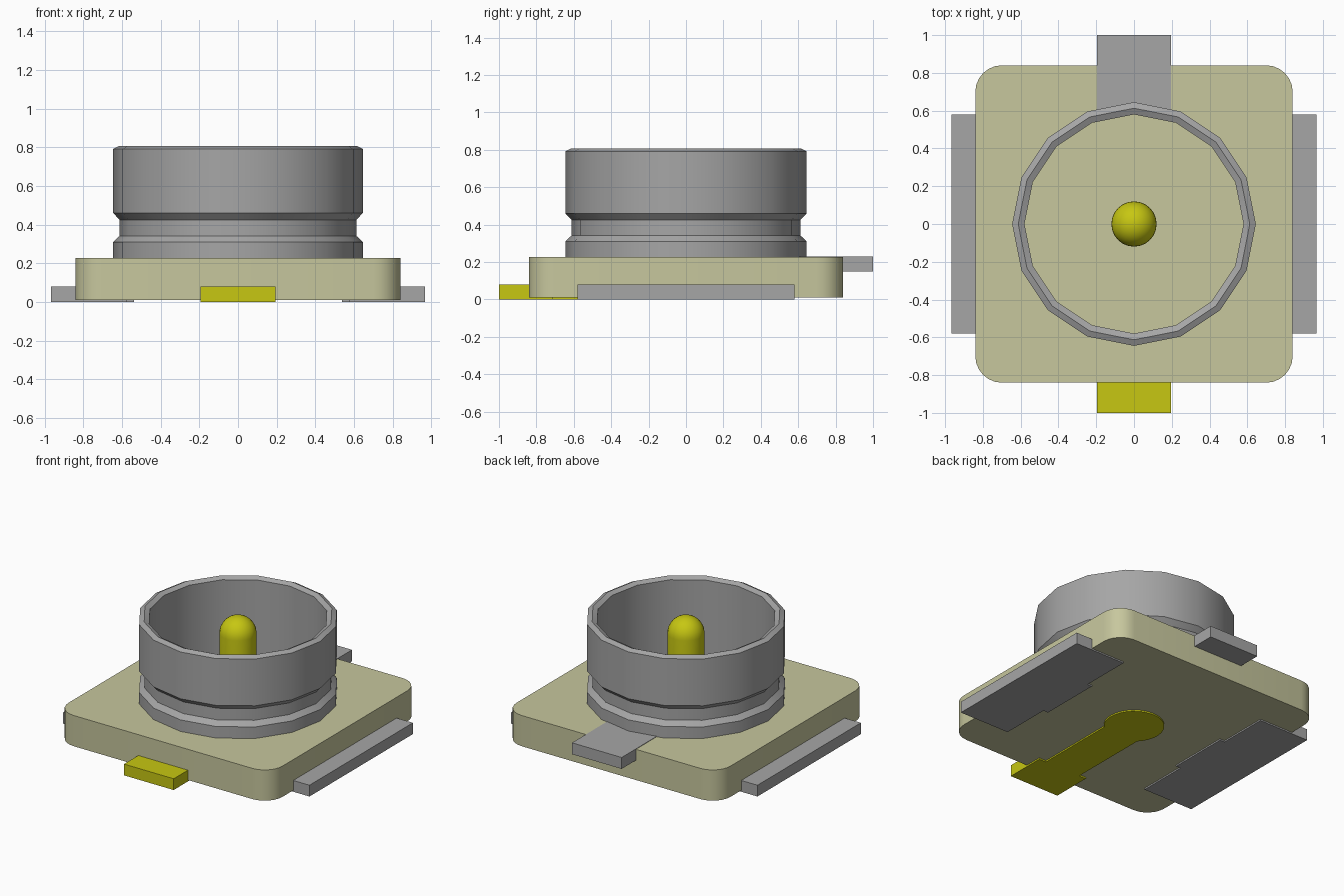
import bpy, bmesh, math

if "Cube" in bpy.data.objects:
    bpy.data.objects.remove(bpy.data.objects["Cube"])


def material(name, rgb):
    m = bpy.data.materials.new(name)
    m.diffuse_color = (*rgb, 1)
    m.use_nodes = True
    m.node_tree.nodes["Principled BSDF"].inputs["Base Color"].default_value = m.diffuse_color
    return m


PLASTIC = material("cream plastic", (0.57, 0.57, 0.34))
STEEL = material("grey metal", (0.38, 0.38, 0.38))
GOLD = material("yellow metal", (0.57, 0.57, 0.006))


def finish(bm, name, mat):
    bmesh.ops.recalc_face_normals(bm, faces=bm.faces)
    me = bpy.data.meshes.new(name)
    bm.to_mesh(me)
    bm.free()
    me.materials.append(mat)
    ob = bpy.data.objects.new(name, me)
    bpy.context.collection.objects.link(ob)
    bpy.ops.object.select_all(action='DESELECT')
    ob.select_set(True)
    bpy.context.view_layer.objects.active = ob
    bpy.ops.object.shade_smooth_by_angle(angle=math.radians(28))
    return ob


def prism(name, outline, z0, z1, mat):
    """Extrude a flat outline between two heights."""
    bm = bmesh.new()
    face = bm.faces.new([bm.verts.new((x, y, z0)) for x, y in outline])
    ext = bmesh.ops.extrude_face_region(bm, geom=[face])
    for v in ext['geom']:
        if isinstance(v, bmesh.types.BMVert):
            v.co.z = z1
    return finish(bm, name, mat)


def box(name, x0, x1, y0, y1, z0, z1, mat):
    return prism(name, [(x0, y0), (x1, y0), (x1, y1), (x0, y1)], z0, z1, mat)


def lathe(name, profile, sides, mat, closed):
    """Revolve an (r, z) profile around the z axis."""
    bm = bmesh.new()
    vs = [bm.verts.new((r, 0, z)) for r, z in profile]
    pairs = list(zip(vs, vs[1:])) + ([(vs[-1], vs[0])] if closed else [])
    es = [bm.edges.new(p) for p in pairs]
    bmesh.ops.spin(bm, geom=vs + es, cent=(0, 0, 0), axis=(0, 0, 1),
                   angle=2 * math.pi, steps=sides, use_merge=False)
    bmesh.ops.remove_doubles(bm, verts=bm.verts, dist=1e-4)
    return finish(bm, name, mat)


def arc(cx, cy, r, a0, a1, n):
    return [(cx + r * math.cos(math.radians(a0 + (a1 - a0) * i / n)),
             cy + r * math.sin(math.radians(a0 + (a1 - a0) * i / n)))
            for i in range(n + 1)]


# Rounded square base
H, R = 0.84, 0.14
base = []
for k, (sx, sy) in enumerate([(1, 1), (-1, 1), (-1, -1), (1, -1)]):
    base += arc(sx * (H - R), sy * (H - R), R, 90 * k, 90 * k + 90, 6)
prism("base", base, 0.01, 0.228, PLASTIC)

# Sixteen-sided collar with a snap groove and chamfered rim
collar = [(0.58, 0.22), (0.645, 0.22), (0.645, 0.31), (0.612, 0.342),
          (0.612, 0.425), (0.645, 0.46), (0.645, 0.792), (0.613, 0.808),
          (0.58, 0.792)]
lathe("collar", collar, 16, STEEL, True)

# Centre pin with a round tip
pin = [(0, 0.22), (0.12, 0.22)] + arc(0, 0.68, 0.12, 0, 90, 8)
pin[-1] = (0, 0.80)
lathe("centre_pin", pin, 24, GOLD, False)

# Rear tab, flush with the base top
box("rear_tab", -0.195, 0.195, 0.60, 1.0, 0.15, 0.231, STEEL)

# Side contacts: a thin stepped sole and a raised outer lip
for s, side in ((1, "right"), (-1, "left")):
    sole = [(0.9, -0.58), (0.9, 0.58), (0.575, 0.58), (0.575, 0.22),
            (0.538, 0.22), (0.538, -0.22), (0.575, -0.22), (0.575, -0.58)]
    prism(side + "_contact_sole", [(s * x, y) for x, y in sole],
          0, 0.012, STEEL)
    xs = sorted((s * 0.83, s * 0.967))
    box(side + "_contact_lip", *xs, -0.58, 0.58, 0, 0.08, STEEL)

# Front contact: keyhole-shaped sole running to the centre, plus a lip
half = math.degrees(math.asin(0.14 / 0.195))
sole = [(-0.195, -0.9), (0.195, -0.9), (0.195, -0.715), (0.14, -0.715)]
sole += arc(0, 0, 0.195, -90 + half, 270 - half, 24) + [
    (-0.14, -0.715), (-0.195, -0.715)]
prism("front_contact_sole", sole, 0, 0.012, GOLD)
box("front_contact_lip", -0.195, 0.195, -1.0, -0.83, 0, 0.08, GOLD)
